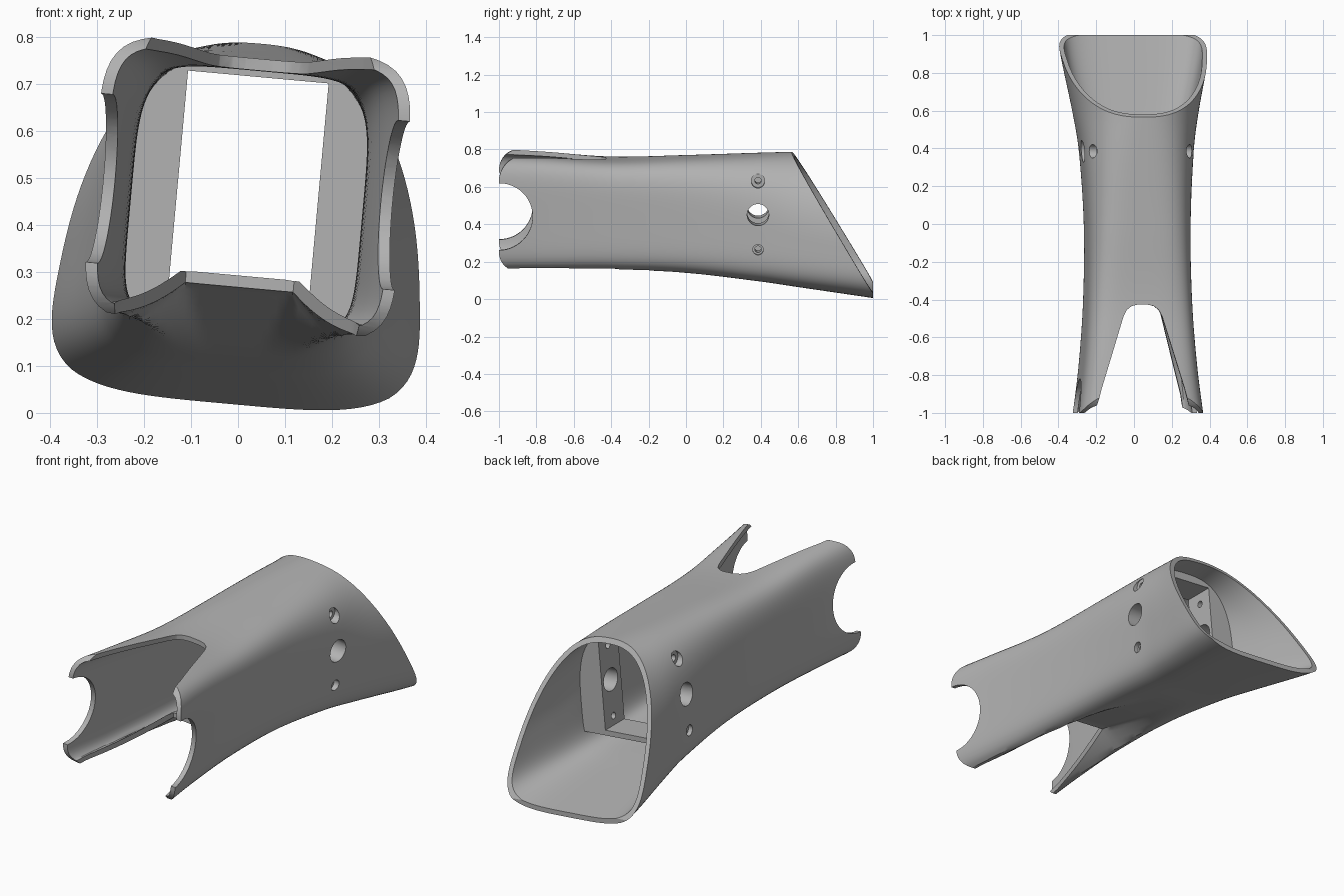
import bpy, bmesh, math
from mathutils import Matrix, Vector

cube = bpy.data.objects.get("Cube")
if cube:
    bpy.data.objects.remove(cube, do_unlink=True)

grey = bpy.data.materials.new("plain_grey")
grey.use_nodes = True
grey.diffuse_color = (0.45, 0.45, 0.45, 1)
grey.node_tree.nodes["Principled BSDF"].inputs["Base Color"].default_value = (0.45, 0.45, 0.45, 1)

MID = 0.47      # height of the tube axis at the front
WALL = 0.025
SIDES = 128

# y, half width, bottom, top, widest height, top squareness, bottom squareness
STATIONS = [
    (-1.05, 0.338, 0.168, 0.795, 0.47, 6.0, 6.5),
    (-0.75, 0.301, 0.170, 0.776, 0.47, 5.6, 6.5),
    (-0.40, 0.277, 0.169, 0.753, 0.46, 4.8, 6.0),
    (0.00, 0.273, 0.150, 0.764, 0.43, 3.9, 5.2),
    (0.40, 0.298, 0.103, 0.780, 0.38, 2.9, 4.5),
    (0.60, 0.330, 0.074, 0.787, 0.34, 2.4, 4.2),
    (0.89, 0.388, 0.033, 0.795, 0.29, 2.3, 3.9),
    (1.10, 0.420, 0.003, 0.800, 0.26, 2.3, 3.8),
]


def station(y):
    """Smoothly interpolated section measures at y."""
    s = STATIONS
    i = max(k for k in range(len(s) - 1) if s[k][0] <= y or k == 0)
    a, b = s[i], s[i + 1]
    p, q = s[max(i - 1, 0)], s[min(i + 2, len(s) - 1)]
    span = b[0] - a[0]
    t = (y - a[0]) / span
    out = []
    for k in range(1, 7):
        m0 = (b[k] - p[k]) / (b[0] - p[0]) * span
        m1 = (q[k] - a[k]) / (q[0] - a[0]) * span
        out.append((2*t**3 - 3*t*t + 1) * a[k] + (t**3 - 2*t*t + t) * m0
                   + (3*t*t - 2*t**3) * b[k] + (t**3 - t*t) * m1)
    return out


def section(y, inset):
    """Rounded section with a fading trapezoid groove underneath."""
    half, low, high, wide, n_top, n_low = station(y)
    fade = min(1, max(0, (0.3 - y) / 0.66))
    depth = 0.098 * fade ** 1.6
    floor = 0.05 + 0.065 * fade
    edge = min(0.265, max(0.12, 0.265 - 0.12 * (y + 0.9)))
    pts = []
    for i in range(SIDES):
        a = 2 * math.pi * i / SIDES
        c, s = math.cos(a), math.sin(a)
        n = n_top if s >= 0 else n_low
        r = (abs(c) ** n + abs(s) ** n) ** (-1 / n)
        u = half * r * c
        w = wide + (high - wide if s >= 0 else wide - low) * r * s
        if s < 0:
            w += depth * min(1, max(0, (edge - abs(u)) / (edge - floor)))
        pts.append(Vector((u, w)))
    result = []
    for i, p in enumerate(pts):
        d = (pts[(i + 1) % SIDES] - pts[i - 1]).normalized()
        result.append(p + Vector((-d.y, d.x)) * inset)
    return result


def finish(bm, name):
    bmesh.ops.recalc_face_normals(bm, faces=bm.faces)
    mesh = bpy.data.meshes.new(name)
    bm.to_mesh(mesh)
    bm.free()
    mesh.materials.append(grey)
    ob = bpy.data.objects.new(name, mesh)
    bpy.context.collection.objects.link(ob)
    return ob


def ring(bm, y, pts):
    return [bm.verts.new((p.x, y, p.y)) for p in pts]


def bridge(bm, a, b):
    for i in range(len(a)):
        j = (i + 1) % len(a)
        bm.faces.new((a[i], a[j], b[j], b[i]))


def prism(name, pts, axis, lo, hi):
    """Extrude a flat outline along x (points y, z) or z (points x, y)."""
    bm = bmesh.new()
    ends = []
    for h in (lo, hi):
        ends.append([bm.verts.new((h, p, q) if axis == "x" else (p, q, h)) for p, q in pts])
        bm.faces.new(ends[-1])
    bridge(bm, *ends)
    return finish(bm, name)


def arc(y, z, ry, rz, start, end, count=14):
    return [(y + ry * math.cos(math.radians(start + (end - start) * i / count)),
             z + rz * math.sin(math.radians(start + (end - start) * i / count)))
            for i in range(count + 1)]


def circle(y, z, r, count=40):
    return arc(y, z, r, r, 0, 360, count)[:-1]


def cut(ob, cutter):
    mod = ob.modifiers.new("cut", "BOOLEAN")
    mod.operation = "DIFFERENCE"
    mod.solver = "EXACT"
    mod.object = cutter
    bpy.context.view_layer.objects.active = ob
    bpy.ops.object.modifier_apply(modifier=mod.name)


# Hollow flared tube
bm = bmesh.new()
steps = 56
outer, inner = [], []
for k in range(steps + 1):
    y = -1.03 + 2.11 * k / steps
    outer.append(ring(bm, y, section(y, 0)))
    inner.append(ring(bm, y, section(y, WALL)))
for k in range(steps):
    bridge(bm, outer[k], outer[k + 1])
    bridge(bm, inner[k], inner[k + 1])
bridge(bm, outer[0], inner[0])
bridge(bm, outer[-1], inner[-1])
tube = finish(bm, "tube_shell")

# Mounting frame inside the tube
bm = bmesh.new()
rings = []
for k in range(5):
    y = 0.30 + 0.16 * k / 4
    rings.append(ring(bm, y, [Vector((p.x, max(p.y, 0.215 + 0.0001 * math.cos(40 * p.x))))
                              for p in section(y, 0.012)]))
for a, b in zip(rings, rings[1:]):
    bridge(bm, a, b)
bm.faces.new(rings[0])
bm.faces.new(rings[-1])
frame = finish(bm, "mounting_frame")

# Slanted rear end with a short upright lip at the bottom
cutters = []
rear = prism("rear_cutter", [(0.45, 0.979), (1.0, 0.06), (1.0, -0.15), (2, -0.15), (2, 0.979)],
             "x", -1, 1)

# Rounded prong tips with a circular bite between them
outline = [(-1.3, 1.0), (-0.88, 1.0)]
outline += arc(-0.88, MID + 0.19, 0.12, 0.125, 90, 180)
outline += arc(-1.0, MID, 0.18, 0.18, 90, -90, 28)
outline += arc(-0.88, MID - 0.19, 0.12, 0.115, 180, 270)
outline += [(-0.88, -0.1), (-1.3, -0.1)]
tips = prism("tip_cutter", outline, "x", -1, 1)


# Notches in the top and underside
def mirrored(points):
    return points + [(-x, y) for x, y in reversed(points)]


top_notch = prism("top_notch_cutter", mirrored(
    [(0.03, -0.427), (0.06, -0.435), (0.085, -0.455), (0.103, -0.49),
     (0.22, -0.87), (0.28, -1.1)]), "z", MID, 1.1)
low_notch = prism("low_notch_cutter", mirrored(
    [(0.115, -0.38), (0.25, -0.9), (0.28, -1.1)]), "z", -0.2, MID)
for c in (rear, tips, top_notch, low_notch):
    cut(tube, c)
    cutters.append(c)

# Rectangular opening through the frame
opening = prism("opening_cutter", [(-0.15, 0.1), (0.15, 0.1), (0.15, 0.6), (-0.15, 0.6)],
                "z", 0.242, 0.715)
cut(frame, opening)
cutters.append(opening)

# Large cross hole and countersunk screw holes through both sides
HOLE_Y = 0.385
drills = [prism("cross_hole_cutter", circle(HOLE_Y, 0.477, 0.058), "x", -1, 1)]
for z, seat, radius in ((0.655, 0.235, 0.036), (0.29, 0.27, 0.028)):
    drills.append(prism("screw_hole_cutter", circle(HOLE_Y, z, 0.017, 24), "x", -1, 1))
    for lo, hi in ((seat, 1), (-1, -seat)):
        drills.append(prism("countersink_cutter", circle(HOLE_Y, z, radius, 32), "x", lo, hi))
for d in drills:
    cut(tube, d)
    cut(frame, d)
cutters += drills

for c in cutters:
    bpy.data.objects.remove(c, do_unlink=True)

# Roll the whole part slightly about its length
roll = (Matrix.Translation((0.021, 0, MID)) @ Matrix.Rotation(math.radians(5.2), 4, "Y")
        @ Matrix.Translation((0, 0, -MID)))
for ob in (tube, frame):
    ob.data.transform(roll)
    bpy.ops.object.select_all(action="DESELECT")
    ob.select_set(True)
    bpy.context.view_layer.objects.active = ob
    bpy.ops.object.shade_smooth_by_angle(angle=math.radians(30))
